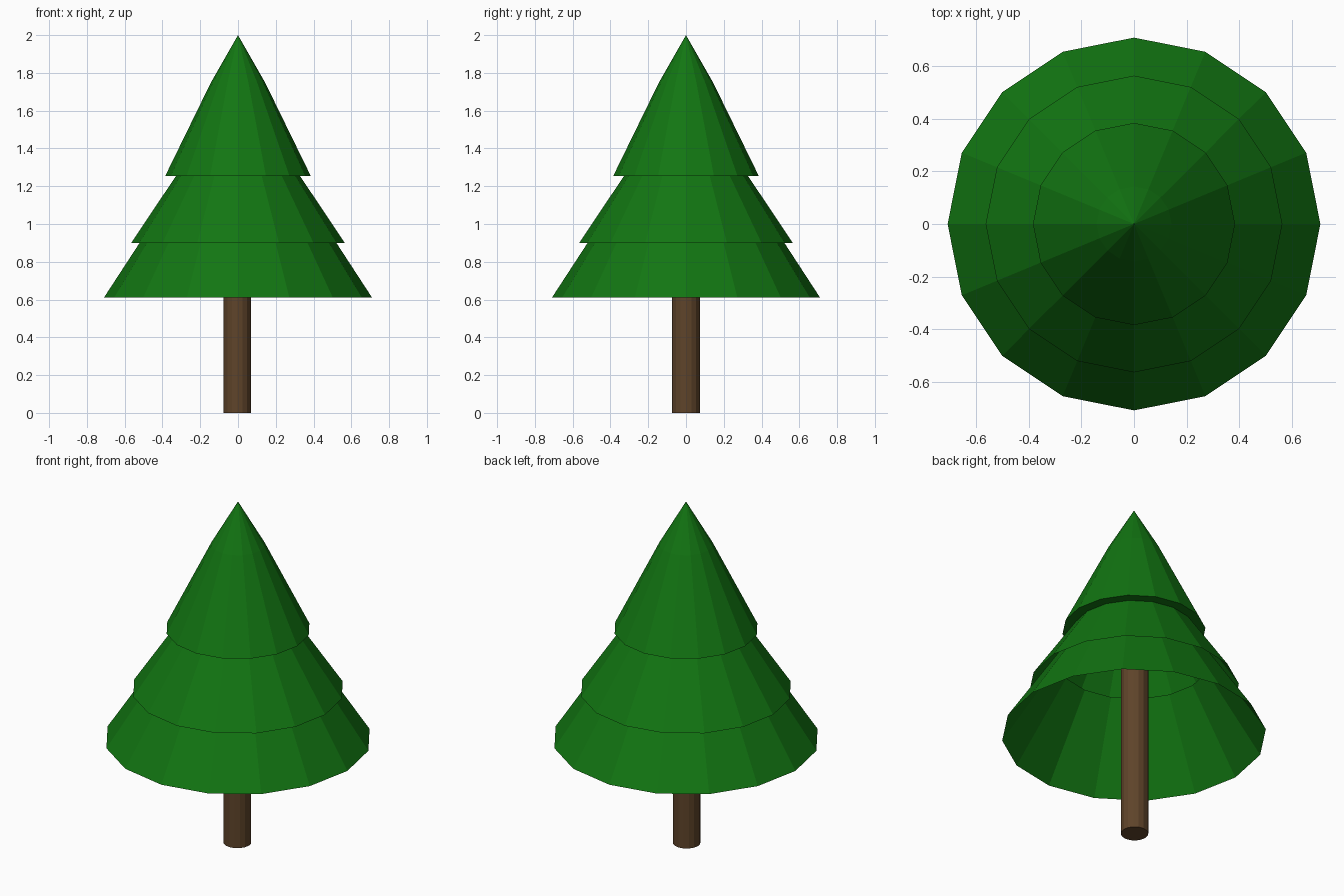
import bpy, bmesh
from math import cos, sin, tau

if "Cube" in bpy.data.objects:
    bpy.data.objects.remove(bpy.data.objects["Cube"])

def material(name, rgb):
    m = bpy.data.materials.new(name)
    m.diffuse_color = (*rgb, 1)
    m.use_nodes = True
    m.node_tree.nodes["Principled BSDF"].inputs["Base Color"].default_value = m.diffuse_color
    return m

def lathe(name, profile, mat, sides=16, centre_x=0.0):
    """Revolve (radius, z) points into flat facets; radius 0 closes to a point."""
    bm = bmesh.new()
    rings = []
    for r, z in profile:
        if r == 0:
            rings.append([bm.verts.new((centre_x, 0, z))] * sides)
        else:
            rings.append([bm.verts.new((centre_x + r * cos(tau * i / sides),
                                        r * sin(tau * i / sides), z)) for i in range(sides)])
    for a, b in zip(rings, rings[1:]):
        for i in range(sides):
            j = (i + 1) % sides
            bm.faces.new(dict.fromkeys((a[i], b[i], b[j], a[j])))
    me = bpy.data.meshes.new(name)
    bm.to_mesh(me)
    bm.free()
    me.materials.append(mat)
    ob = bpy.data.objects.new(name, me)
    bpy.context.collection.objects.link(ob)
    return ob

green = material("needles", (0.006, 0.18, 0.006))
brown = material("bark", (0.114, 0.058, 0.023))

# Trunk, reaching up inside the foliage
lathe("trunk", [(0, 1.25), (0.074, 1.25), (0.074, 0), (0, 0)], brown, centre_x=-0.004)

# Top tier with a slight bend in its slope and a flat underside
lathe("top_foliage", [(0, 2), (0.143, 1.75), (0.385, 1.255), (0.328, 1.255)], green)

# Lower tiers are open skirts tucked inside the tier above
lathe("middle_foliage", [(0.328, 1.255), (0.565, 0.9)], green)
lathe("bottom_foliage", [(0.41, 1.07), (0.71, 0.61)], green)
